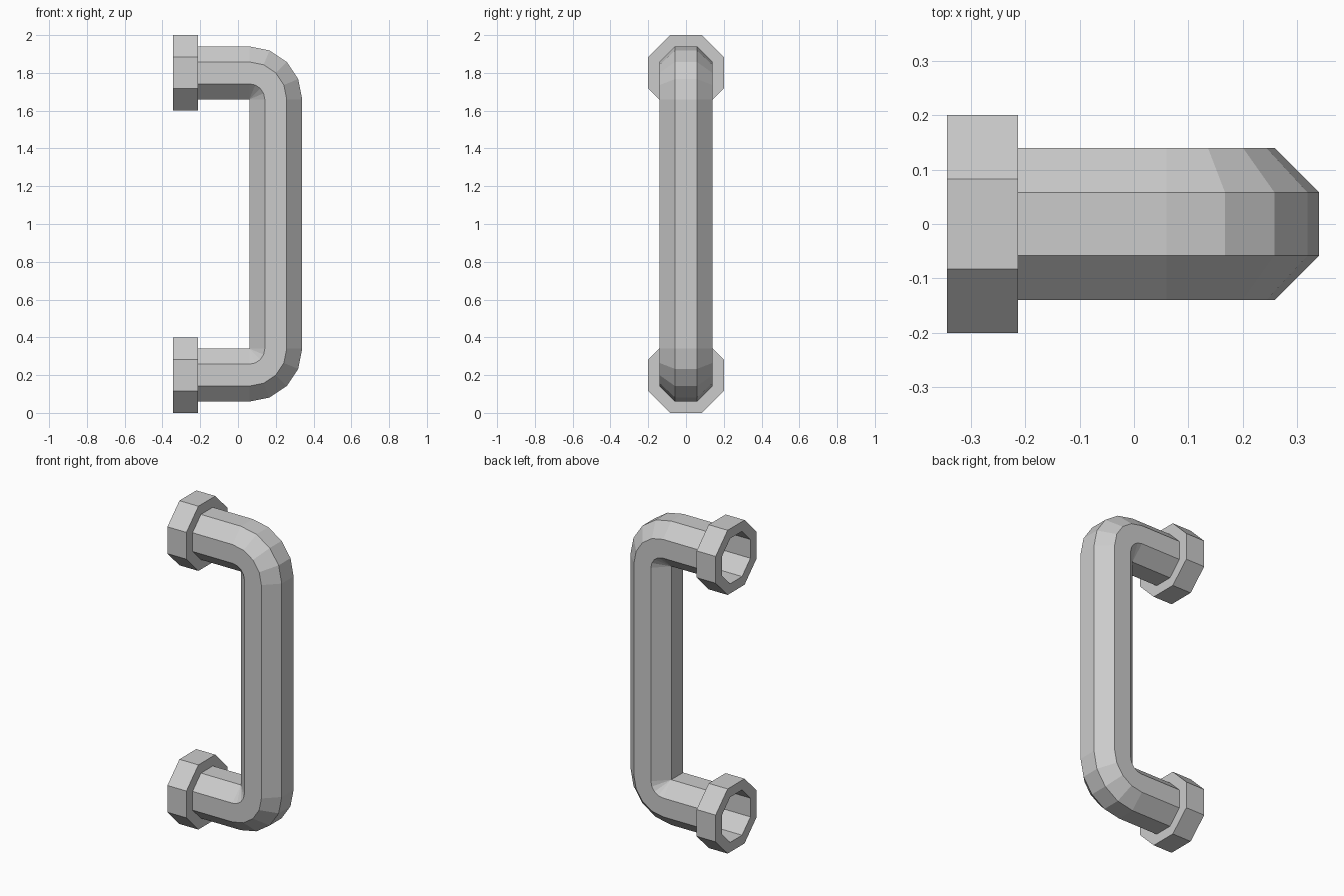
import bpy, bmesh
from math import sin, cos, pi

if "Cube" in bpy.data.objects:
    bpy.data.objects.remove(bpy.data.objects["Cube"])

SIDES = 8
PIPE, COLLAR = 0.14, 0.20        # distance from axis to flat side
X_END, X_COLLAR = -0.343, -0.213
BEND_X, BEND_Z = 0.06, 1.66      # centre of the upper bend


def ring(bm, x, z, angle, apothem):
    """Octagon around a path point; angle 0 faces +x, pi/2 faces -z."""
    r = apothem / cos(pi / SIDES)
    verts = []
    for i in range(SIDES):
        a = 2 * pi * (i + 0.5) / SIDES
        out = r * cos(a)
        verts.append(bm.verts.new((x + out * sin(angle), r * sin(a), z + out * cos(angle))))
    return verts


def loft(name, sections):
    bm = bmesh.new()
    rings = [ring(bm, *s) for s in sections]
    for a, b in zip(rings, rings[1:]):
        for i in range(SIDES):
            j = (i + 1) % SIDES
            bm.faces.new((a[i], a[j], b[j], b[i]))
    # The inside of each bend pinches to a point
    bmesh.ops.remove_doubles(bm, verts=bm.verts, dist=0.0005)
    bmesh.ops.recalc_face_normals(bm, faces=bm.faces)
    mesh = bpy.data.meshes.new(name)
    bm.to_mesh(mesh)
    bm.free()
    obj = bpy.data.objects.new(name, mesh)
    bpy.context.collection.objects.link(obj)
    return obj


# Open pipe: upper arm, upper bend, grip, lower bend, lower arm
path = [(X_END, 1.8, 0, PIPE), (X_COLLAR, 1.8, 0, PIPE)]
for centre_z, start in ((BEND_Z, 0), (2 - BEND_Z, pi / 2)):
    for k in range(5):
        t = start + k * pi / 8
        path.append((BEND_X + PIPE * sin(t), centre_z + PIPE * cos(t), t, PIPE))
path += [(X_COLLAR, 0.2, pi, PIPE), (X_END, 0.2, pi, PIPE)]
loft("handle_pipe", path)

# Octagonal collars around the open pipe ends
for name, z in (("lower_collar", 0.2), ("upper_collar", 1.8)):
    loft(name, [(X_COLLAR, z, 0, PIPE), (X_COLLAR, z, 0, COLLAR),
                (X_END, z, 0, COLLAR), (X_END, z, 0, PIPE)])
    # Collar faces must point away from the pipe axis
    mesh = bpy.data.objects[name].data
    side = max(mesh.polygons, key=lambda p: p.center.z)
    if side.normal.z < 0:
        mesh.flip_normals()
